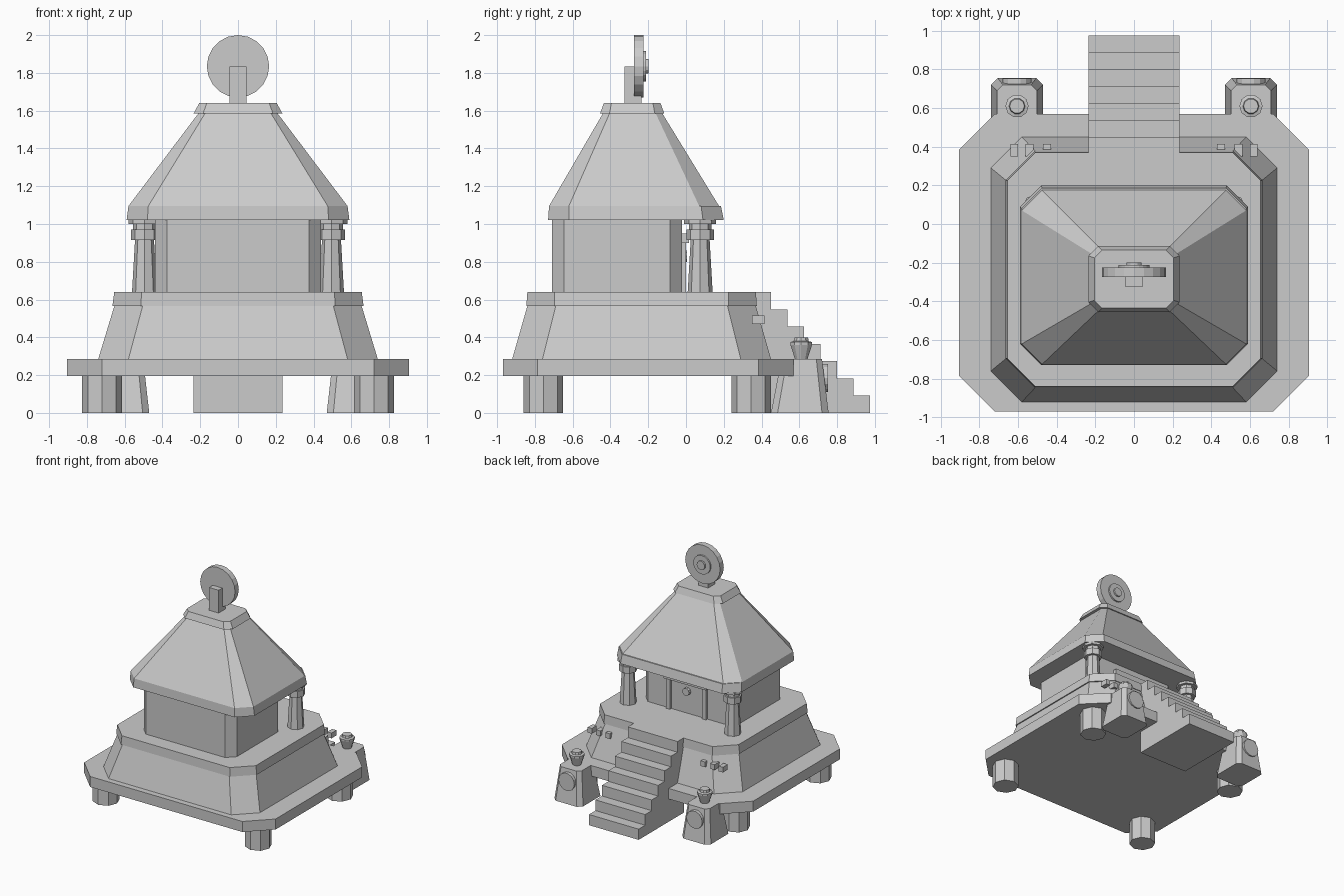
import bpy, bmesh
from math import pi, cos, sin

cube = bpy.data.objects.get("Cube")
if cube:
    bpy.data.objects.remove(cube)

stone = bpy.data.materials.new("grey_stone")
stone.use_nodes = True
stone.diffuse_color = (0.6, 0.6, 0.6, 1)
stone.node_tree.nodes["Principled BSDF"].inputs["Base Color"].default_value = (0.6, 0.6, 0.6, 1)


def loft(name, rings):
    """Closed solid through a stack of point rings."""
    bm = bmesh.new()
    loops = [[bm.verts.new(p) for p in ring] for ring in rings]
    n = len(loops[0])
    for a, b in zip(loops, loops[1:]):
        for i in range(n):
            j = (i + 1) % n
            bm.faces.new((a[i], a[j], b[j], b[i]))
    bm.faces.new(loops[0])
    bm.faces.new(loops[-1])
    bmesh.ops.recalc_face_normals(bm, faces=bm.faces)
    mesh = bpy.data.meshes.new(name)
    bm.to_mesh(mesh)
    bm.free()
    mesh.materials.append(stone)
    obj = bpy.data.objects.new(name, mesh)
    bpy.context.collection.objects.link(obj)
    return obj


def tier(name, *levels, x=0):
    """Rectangular block with cut corners; level = half width, y0, y1, cut, z."""
    rings = []
    for w, y0, y1, c, z in levels:
        rings.append([(x + px, py, z) for px, py in (
            (w - c, y0), (w, y0 + c), (w, y1 - c), (w - c, y1),
            (c - w, y1), (-w, y1 - c), (-w, y0 + c), (c - w, y0))])
    return loft(name, rings)


def box(name, x0, x1, y0, y1, z0, z1):
    return loft(name, [[(x0, y0, z), (x1, y0, z), (x1, y1, z), (x0, y1, z)]
                       for z in (z0, z1)])


def turned(name, x, y, profile, sides=8):
    """Upright turned shape; profile = radius, z."""
    return loft(name, [[(x + r * cos(2 * pi * i / sides), y + r * sin(2 * pi * i / sides), z)
                        for i in range(sides)] for r, z in profile])


def disc(name, x, z, profile, sides=20):
    """Round plate facing the back; profile = radius, y."""
    return loft(name, [[(x + r * cos(2 * pi * i / sides), y, z + r * sin(2 * pi * i / sides))
                        for i in range(sides)] for r, y in profile])


# Platform and stepped base
tier("platform", (0.905, -0.97, 0.57, 0.185, 0.195), (0.905, -0.97, 0.57, 0.185, 0.285))
tier("sloped_base", (0.74, -0.92, 0.45, 0.16, 0.285), (0.655, -0.84, 0.37, 0.15, 0.565))
tier("base_cap", (0.665, -0.845, 0.375, 0.15, 0.565), (0.655, -0.84, 0.37, 0.145, 0.64))

# Shrine room and roof
tier("room", (0.44, -0.71, -0.02, 0.065, 0.64), (0.44, -0.71, -0.02, 0.065, 1.02))
tier("eaves", (0.59, -0.73, 0.2, 0.11, 1.02), (0.58, -0.725, 0.185, 0.105, 1.095))
tier("roof", (0.58, -0.725, 0.175, 0.105, 1.095), (0.21, -0.44, -0.125, 0.035, 1.585))
tier("roof_cap", (0.235, -0.455, -0.115, 0.05, 1.585), (0.205, -0.435, -0.135, 0.04, 1.64))

# Roof ornament
box("ornament_bracket", -0.045, 0.045, -0.325, -0.235, 1.64, 1.835)
disc("ornament_disc", 0, 1.835, [(0.165, -0.275), (0.165, -0.225)])
disc("ornament_ring", 0, 1.835, [(0.08, -0.225), (0.08, -0.212)])
disc("ornament_boss", 0, 1.835, [(0.038, -0.212), (0.038, -0.198)], 12)

# Doorway
box("door_lintel", -0.2, 0.2, -0.03, 0.015, 0.9, 0.95)
disc("door_knob", 0, 0.83, [(0.032, -0.03), (0.032, 0.005)], 10)

# Stairs
steps = 7
for i in range(steps):
    front = 0.975 - 0.0875 * i
    box("stair_step", -0.235, 0.235, front - 0.0875, front, 0, 0.64 * (i + 1) / steps)

for s in (-1, 1):
    # Supporting legs
    for y in (-0.755, 0.345):
        turned("leg", s * 0.72, y, [(0.105, 0), (0.105, 0.195)])

    # Door posts
    box("door_post", s * 0.17 - 0.018, s * 0.17 + 0.018, -0.03, 0.0, 0.64, 0.9)

    # Porch columns
    turned("column", s * 0.495, 0.075, [(0.066, 0.64), (0.05, 0.92)])
    turned("column_collar", s * 0.495, 0.075, [(0.072, 0.915), (0.072, 0.97)])
    turned("column_neck", s * 0.495, 0.075, [(0.06, 0.97), (0.06, 1.0)])
    turned("column_top", s * 0.495, 0.075, [(0.085, 1.0), (0.085, 1.02)])

    # Pedestals with medallion and urn
    tier("pedestal", (0.135, 0.45, 0.755, 0.035, 0), (0.103, 0.505, 0.72, 0.03, 0.285), x=s * 0.605)
    disc("medallion", s * 0.605, 0.185, [(0.075, 0.7), (0.075, 0.752)], 14)
    turned("urn", s * 0.605, 0.61, [(0.035, 0.285), (0.06, 0.36), (0.06, 0.375),
                                    (0.042, 0.38), (0.038, 0.4)], 10)

    # Small blocks on the sloped base
    for x in (0.45, 0.54, 0.62):
        box("base_block", s * x - 0.02, s * x + 0.02, 0.35, 0.415, 0.47, 0.515)
